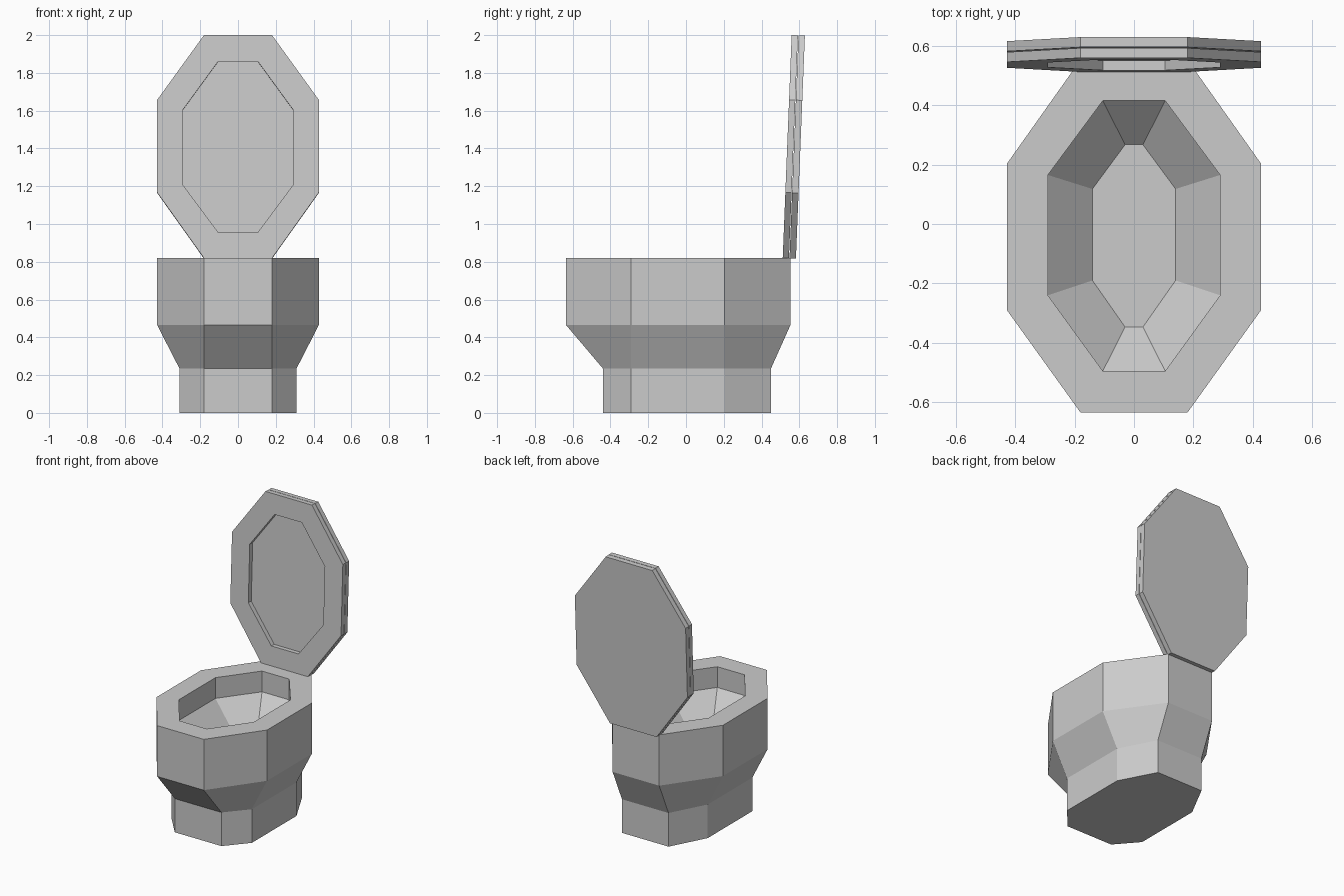
import bpy, bmesh, math
from mathutils import Vector

if "Cube" in bpy.data.objects:
    bpy.data.objects.remove(bpy.data.objects["Cube"])


def octagon(half_end, half_side, y_front, y_side_f, y_side_b, y_back, z):
    """Elongated octagon, counter-clockwise from above."""
    right = [(half_end, y_front), (half_side, y_side_f),
             (half_side, y_side_b), (half_end, y_back)]
    left = [(-x, y) for x, y in reversed(right)]
    return [Vector((x, y, z)) for x, y in right + left]


def loft(name, loops, closed=False):
    """Skin a series of octagon loops; cap the ends or join them as a ring."""
    bm = bmesh.new()
    rings = [[bm.verts.new(p) for p in loop] for loop in loops]
    pairs = list(zip(rings, rings[1:]))
    if closed:
        pairs.append((rings[-1], rings[0]))
    else:
        bm.faces.new(rings[0])
        bm.faces.new(rings[-1])
    for a, b in pairs:
        for i in range(8):
            j = (i + 1) % 8
            bm.faces.new((a[i], a[j], b[j], b[i]))
    bmesh.ops.recalc_face_normals(bm, faces=bm.faces)
    mesh = bpy.data.meshes.new(name)
    bm.to_mesh(mesh)
    bm.free()
    obj = bpy.data.objects.new(name, mesh)
    bpy.context.collection.objects.link(obj)
    return obj


BASE = (0.18, 0.31, -0.44, -0.29, 0.203, 0.45)
RIM = (0.18, 0.428, -0.635, -0.29, 0.203, 0.553)
HOLE = (0.105, 0.29, -0.495, -0.24, 0.165, 0.415)
FLOOR = (0.03, 0.14, -0.347, -0.19, 0.118, 0.267)

# Bowl: foot, flare, rim, then down the inside to the basin floor
loft("bowl", [
    octagon(*BASE, 0), octagon(*BASE, 0.235),
    octagon(*RIM, 0.465), octagon(*RIM, 0.82),
    octagon(*HOLE, 0.82), octagon(*HOLE, 0.675),
    octagon(*FLOOR, 0.53),
])

# Raised seat and lid: the rim outline stood up and leaned slightly back
LEAN = math.radians(2.3)


def raised(shape, depth):
    along = Vector((0, math.sin(LEAN), math.cos(LEAN)))
    back = Vector((0, math.cos(LEAN), -math.sin(LEAN)))
    start = Vector((0, 0.512, 0.819))
    return [Vector((p.x, 0, 0)) + start + along * (RIM[5] - p.y) * 0.995 + back * depth
            for p in octagon(*shape, 0)]


loft("seat", [raised(RIM, 0), raised(RIM, 0.033),
              raised(HOLE, 0.033), raised(HOLE, 0)], closed=True)
loft("lid", [raised(RIM, 0.036), raised(RIM, 0.07)])
